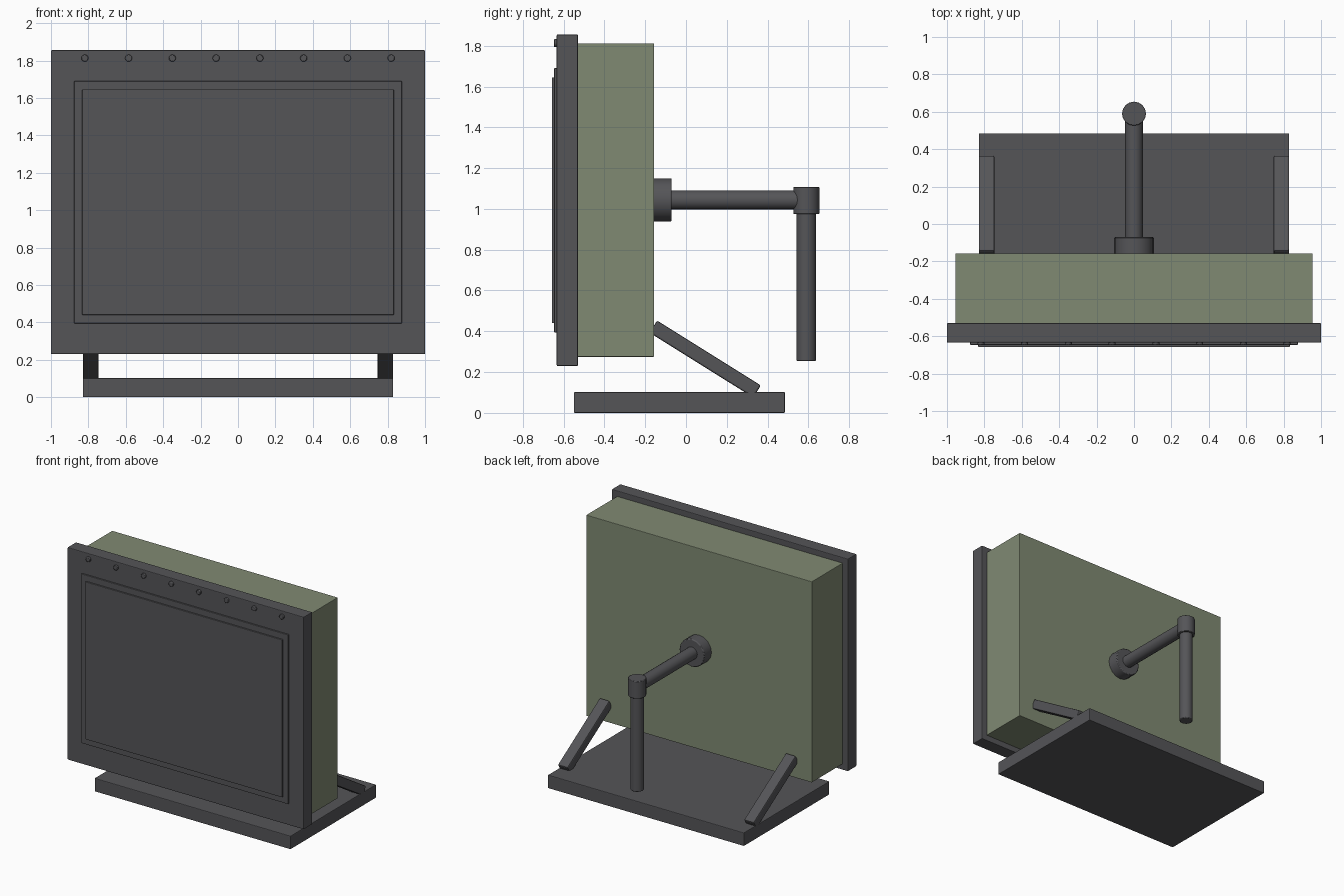
import bpy
import math

cube = bpy.data.objects.get("Cube")
if cube:
    bpy.data.objects.remove(cube, do_unlink=True)


def material(name, rgb):
    mat = bpy.data.materials.new(name)
    mat.use_nodes = True
    mat.diffuse_color = (*rgb, 1)
    node = next(n for n in mat.node_tree.nodes if n.type == 'BSDF_PRINCIPLED')
    node.inputs["Base Color"].default_value = (*rgb, 1)
    return mat


GREY = material("dark grey", (0.09, 0.09, 0.097))
GREEN = material("olive green", (0.216, 0.254, 0.171))


def finish(name, mat, bevel):
    obj = bpy.context.object
    obj.name = name
    obj.data.materials.append(mat)
    if bevel:
        mod = obj.modifiers.new("Bevel", 'BEVEL')
        mod.width = bevel
        mod.segments = 2
        mod.limit_method = 'ANGLE'
        mod.angle_limit = math.radians(50)
    return obj


def box(name, low, high, mat=GREY, bevel=0.005, tilt=0):
    """Box between two corners, optionally tilted about its own x axis."""
    mid = [(a + b) / 2 for a, b in zip(low, high)]
    bpy.ops.mesh.primitive_cube_add(size=1, location=mid)
    obj = bpy.context.object
    obj.scale = [b - a for a, b in zip(low, high)]
    bpy.ops.object.transform_apply(location=False, rotation=False, scale=True)
    obj.rotation_euler.x = tilt
    return finish(name, mat, bevel)


def rod(name, radius, depth, centre, along_y=True, sides=16, bevel=0.004):
    bpy.ops.mesh.primitive_cylinder_add(
        vertices=sides, radius=radius, depth=depth, location=centre,
        rotation=(math.pi / 2 if along_y else 0, 0, 0))
    bpy.ops.object.shade_smooth_by_angle(angle=math.radians(40))
    return finish(name, GREY, bevel)


# Housing, front plate and stepped screen
box("housing", (-0.955, -0.54, 0.275), (0.955, -0.157, 1.812), GREEN, 0.003)
box("front_plate", (-1, -0.634, 0.23), (1, -0.53, 1.855))
box("screen_border", (-0.876, -0.646, 0.395), (0.876, -0.62, 1.69), bevel=0.003)
box("screen", (-0.833, -0.658, 0.44), (0.833, -0.63, 1.645), bevel=0.003)

# Row of bolts along the top of the front plate
for i in range(8):
    rod(f"bolt_{i + 1}", 0.019, 0.03, (-0.819 + 0.234 * i, -0.633, 1.813), sides=12)

# Base plate and slanted braces
box("base", (-0.83, -0.55, 0), (0.83, 0.485, 0.102))
for side, x in (("right", -0.788), ("left", 0.788)):
    box(f"brace_{side}", (x - 0.042, -0.206, 0.229), (x + 0.042, 0.394, 0.299),
        bevel=0.008, tilt=math.radians(-32))

# Rear hub, arm, elbow and hanging handle
rod("hub", 0.106, 0.10, (0, -0.12, 1.044), bevel=0.006)
rod("arm", 0.047, 0.72, (0, 0.23, 1.044), bevel=0)
rod("elbow", 0.064, 0.133, (0, 0.59, 1.0415), along_y=False)
rod("handle", 0.048, 0.755, (0, 0.59, 0.6325), along_y=False)
